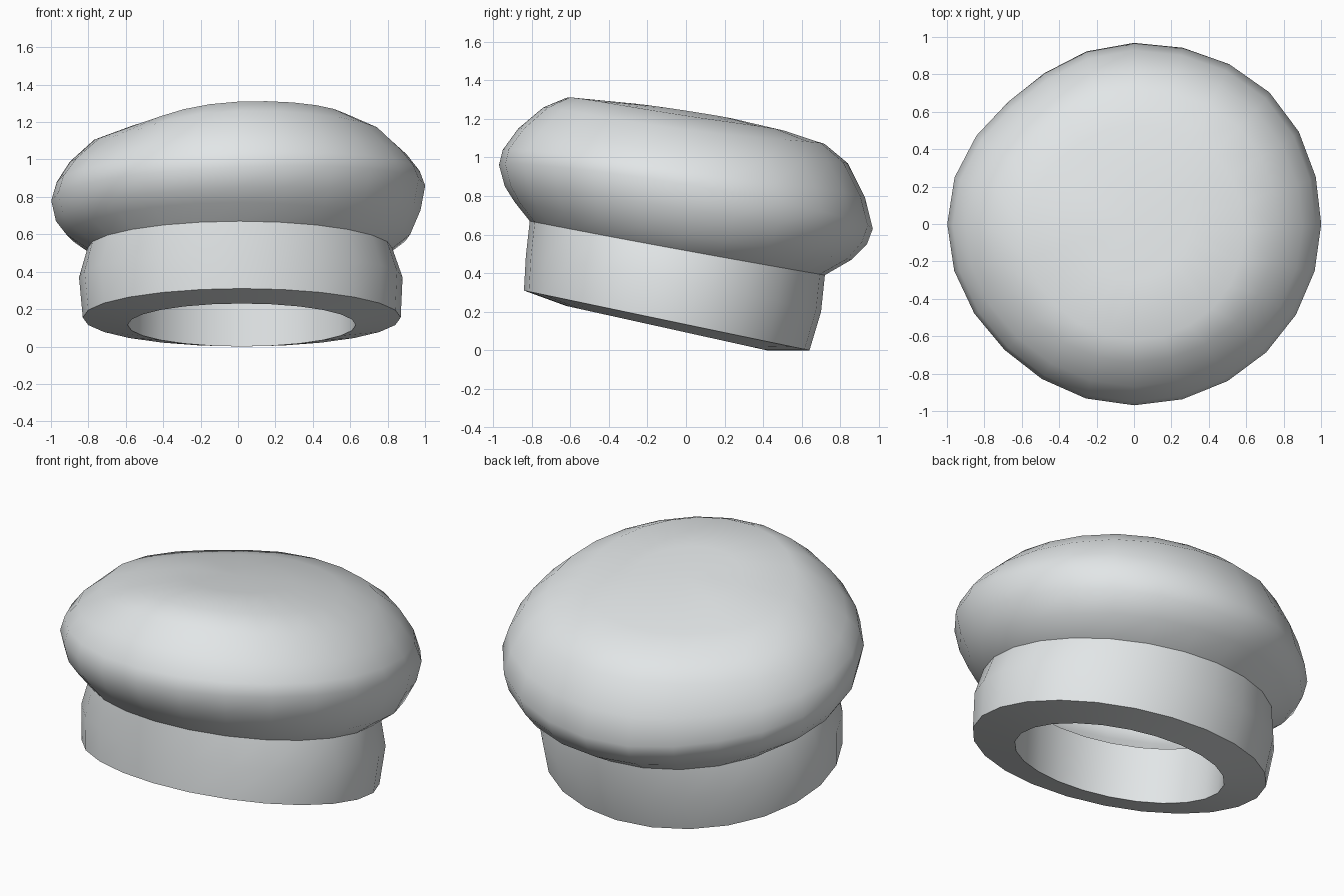
import bpy, bmesh, math

if "Cube" in bpy.data.objects:
    bpy.data.objects.remove(bpy.data.objects["Cube"])

N = 24

mat = bpy.data.materials.new("pale grey cloth")
mat.diffuse_color = (0.78, 0.81, 0.82, 1)
mat.use_nodes = True
mat.node_tree.nodes["Principled BSDF"].inputs["Base Color"].default_value = mat.diffuse_color


def bulge(a):
    """Uneven roundness of the crown: fuller back right, tighter on the left."""
    def lobe(deg, amount, width):
        d = (math.degrees(a) - deg + 180) % 360 - 180
        return amount * math.exp(-(d / width) ** 2)
    return 1 + lobe(45, 0.025, 25) + lobe(131, -0.05, 24) + lobe(225, -0.02, 25)


def ring_points(rx, yf, yb, zf, zs, zb, lean=0.0, dip=0.0, cx=0.0, soft=False):
    """Tilted oval: half width, front/back y, then front/side/back height."""
    pts = []
    for i in range(N):
        a = 2 * math.pi * i / N
        c, s = math.cos(a), math.sin(a)
        k = bulge(a) if soft else 1
        x = cx + rx * c * k
        y = (yf + yb) / 2 + (yb - yf) / 2 * s * k
        z = zs + (zb - zf) / 2 * s + ((zb + zf) / 2 - zs) * s * s
        z += lean * x
        z -= dip * math.exp(-((x + 0.65) ** 2 + (y + 0.45) ** 2) / 0.12)
        pts.append((x, y, z))
    return pts


def loft(name, rings, end=None, angle=45):
    """Skin a stack of rings, with an optional centre point closing the top."""
    bm = bmesh.new()
    loops = [[bm.verts.new(p) for p in ring_points(**r)] for r in rings]
    for a, b in zip(loops, loops[1:]):
        for i in range(N):
            j = (i + 1) % N
            bm.faces.new((a[i], a[j], b[j], b[i]))
    if end:
        v = bm.verts.new(end)
        for i in range(N):
            bm.faces.new((loops[-1][i], loops[-1][(i + 1) % N], v))
    me = bpy.data.meshes.new(name)
    bm.to_mesh(me)
    bm.free()
    me.materials.append(mat)
    ob = bpy.data.objects.new(name, me)
    bpy.context.collection.objects.link(ob)
    bpy.ops.object.select_all(action='DESELECT')
    ob.select_set(True)
    bpy.context.view_layer.objects.active = ob
    bpy.ops.object.shade_smooth_by_angle(angle=math.radians(angle))
    return ob


def ring(*v, **kw):
    keys = ("rx", "yf", "yb", "zf", "zs", "zb", "lean", "dip")
    return dict(zip(keys, v), **kw)


# Head band: inner wall (open into the crown), underside, outer wall
seam = (0.815, -0.81, 0.72, 0.67, 0.525, 0.39)
loft("hat_band", [
    ring(0.61, -0.60, 0.47, 0.56, 0.445, 0.33, cx=0.02),
    ring(0.61, -0.62, 0.42, 0.23, 0.115, 0.0, cx=0.02),
    ring(0.85, -0.84, 0.64, 0.31, 0.155, 0.0, cx=0.02),
    ring(0.865, -0.83, 0.70, 0.49, 0.37, 0.20, cx=0.015),
    ring(*seam, cx=0.01),
])

# Puffy crown, leaning back and slightly to one side
profile = [
    (0.92, -0.89, 0.86, 0.77, 0.60, 0.47),
    (0.975, -0.94, 0.94, 0.85, 0.70, 0.55, 0.03),
    (1.00, -0.97, 0.97, 0.96, 0.82, 0.63, 0.04),
    (0.97, -0.95, 0.93, 1.04, 0.91, 0.79, 0.03),
    (0.90, -0.87, 0.84, 1.15, 1.01, 0.97, 0.02, 0.03),
    (0.77, -0.74, 0.72, 1.26, 1.13, 1.07, 0.02, 0.05),
    (0.59, -0.62, 0.53, 1.31, 1.20, 1.13, 0.04, 0.04),
    (0.30, -0.30, 0.28, 1.28, 1.235, 1.19, 0.03),
]
loft("hat_crown", [ring(*seam, cx=0.01)] + [ring(*p, soft=True) for p in profile],
     end=(0, 0, 1.24), angle=70)
